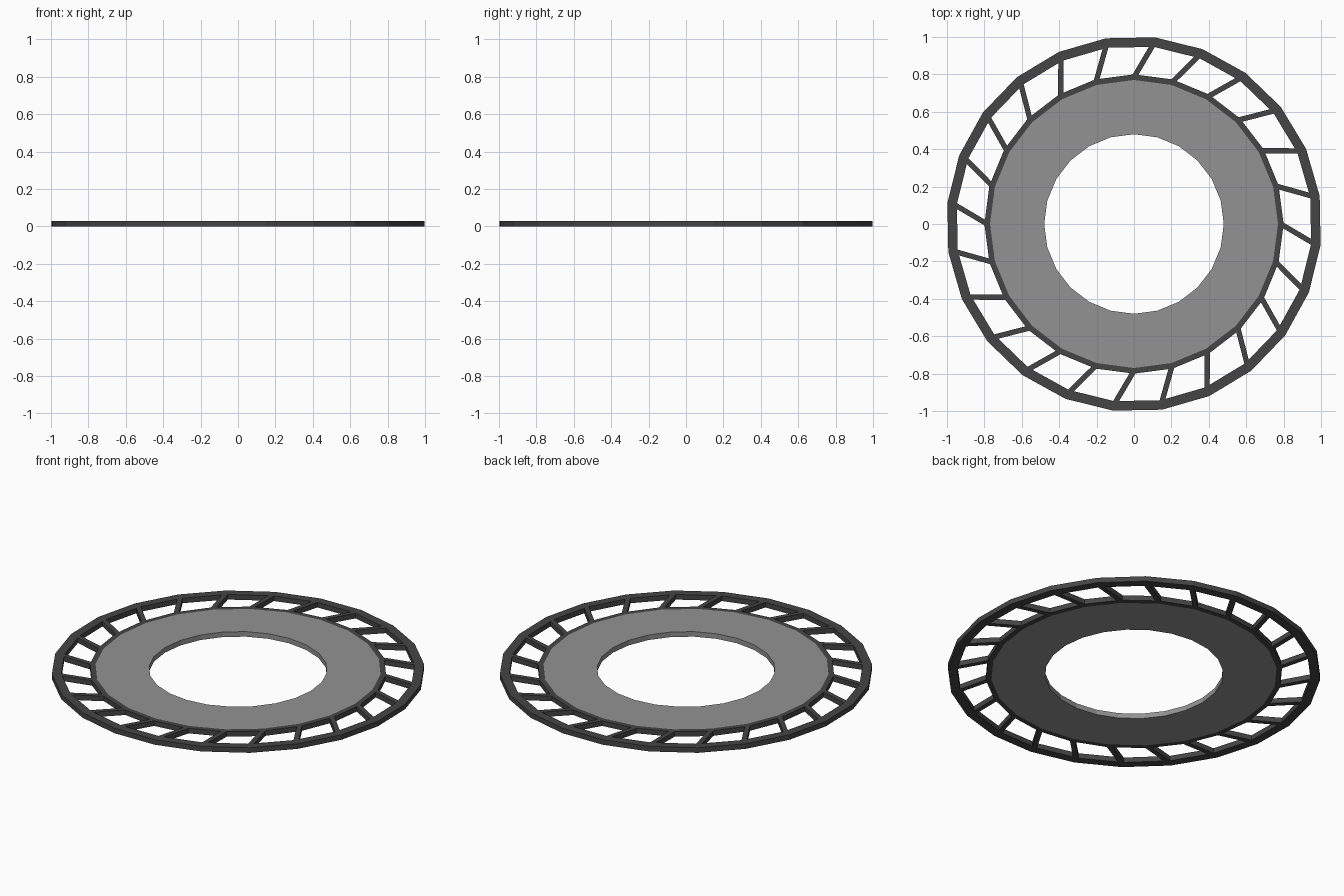
import bpy, bmesh
from math import cos, sin, radians
from mathutils import Vector

if "Cube" in bpy.data.objects:
    bpy.data.objects.remove(bpy.data.objects["Cube"])

N, H = 24, 0.03          # sides per ring, thickness
TWIST = 8.6              # rotation of the outer rim in degrees


def material(name, v):
    m = bpy.data.materials.new(name)
    m.diffuse_color = (v, v, v, 1)
    m.use_nodes = True
    m.node_tree.nodes["Principled BSDF"].inputs["Base Color"].default_value = m.diffuse_color
    return m


def polar(r, deg, z=0.0):
    return Vector((r * cos(radians(deg)), r * sin(radians(deg)), z))


def finish(name, bm, mat):
    bmesh.ops.recalc_face_normals(bm, faces=bm.faces)
    me = bpy.data.meshes.new(name)
    bm.to_mesh(me)
    bm.free()
    me.materials.append(mat)
    ob = bpy.data.objects.new(name, me)
    bpy.context.collection.objects.link(ob)
    return ob


def ring(name, r_in, r_out, offset, mat):
    """Flat faceted ring: a rectangle section swept round N sides."""
    bm = bmesh.new()
    section = [(r_in, 0), (r_out, 0), (r_out, H), (r_in, H)]
    loops = [[bm.verts.new(polar(r, offset + 360 * i / N, z)) for r, z in section]
             for i in range(N)]
    for i in range(N):
        a, b = loops[i], loops[(i + 1) % N]
        for j in range(4):
            k = (j + 1) % 4
            bm.faces.new((a[j], b[j], b[k], a[k]))
    return finish(name, bm, mat)


dark = material("dark_grey", 0.06)
grey = material("mid_grey", 0.29)

# Flat plate and the two rims
ring("disc_plate", 0.48, 0.77, 0, grey)
ring("inner_rim", 0.77, 0.80, 0, dark)
ring("outer_rim", 0.953, 1.004, TWIST, dark)

# Slanted spokes from each inner corner to the next outer corner
bm = bmesh.new()
for i in range(N):
    a = polar(0.785, 15 * i)
    b = polar(0.975, 15 * i + TWIST - 15)
    d = (b - a).normalized()
    side = Vector((-d.y, d.x, 0)) * 0.014
    base = bm.faces.new([bm.verts.new(p) for p in (a - side, b - side, b + side, a + side)])
    top = bmesh.ops.extrude_face_region(bm, geom=[base], use_keep_orig=True)
    bmesh.ops.translate(bm, vec=(0, 0, H),
                        verts=[v for v in top["geom"] if isinstance(v, bmesh.types.BMVert)])
finish("spokes", bm, dark)
